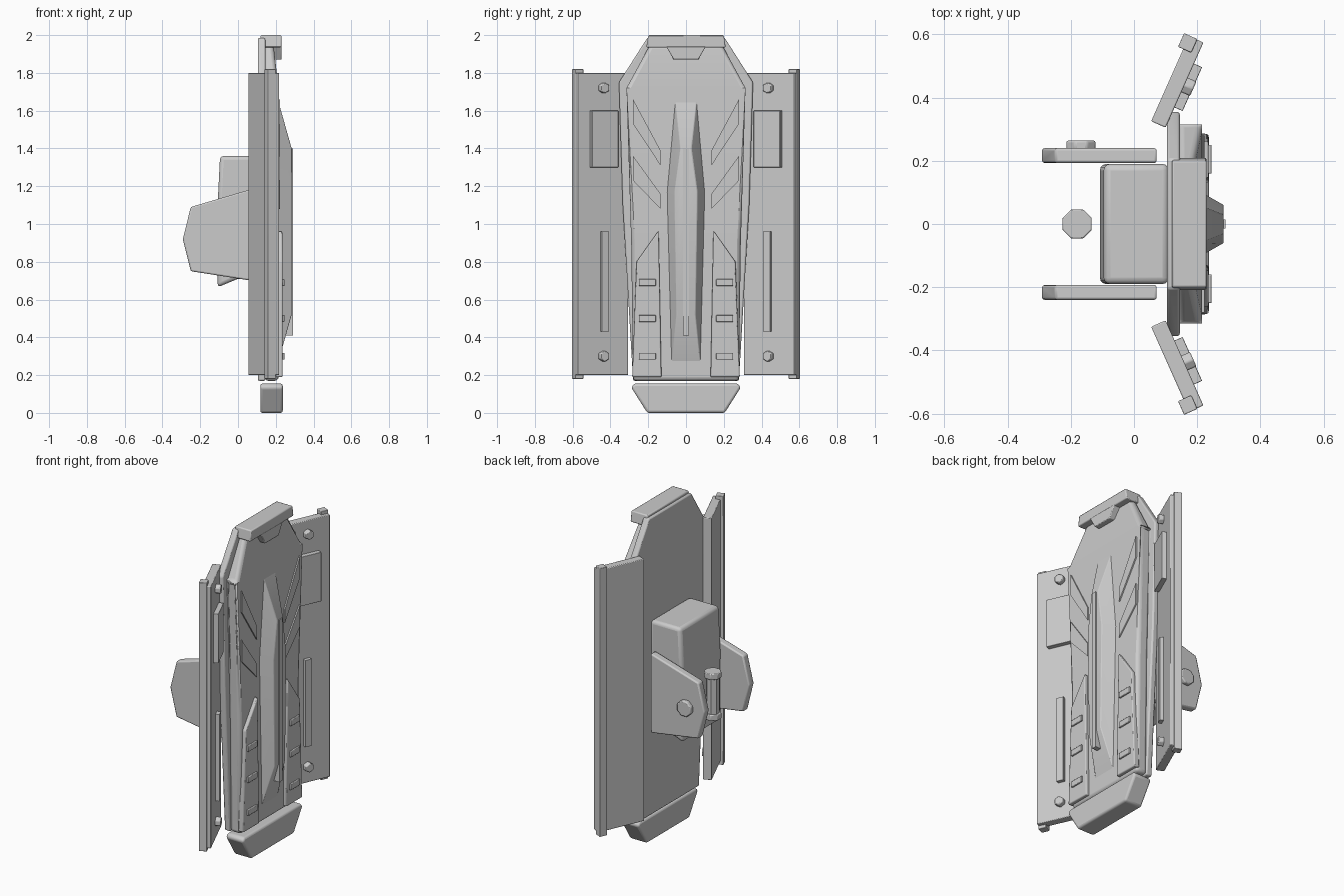
import bpy, bmesh
from math import sin, cos, pi, radians
from mathutils import Matrix, Vector

cube = bpy.data.objects.get("Cube")
if cube:
    bpy.data.objects.remove(cube)

GREY = (0.6, 0.6, 0.6, 1)
mat = bpy.data.materials.new("plain grey")
mat.use_nodes = True
mat.diffuse_color = GREY
mat.node_tree.nodes["Principled BSDF"].inputs["Base Color"].default_value = GREY

IDENT = Matrix.Identity(4)
FLIP = Matrix.Diagonal((1, -1, 1, 1))


def frame(ax, ay, az, origin=(0, 0, 0)):
    """Matrix whose local x, y and z point along the given axes."""
    m = Matrix((ax, ay, az)).transposed().to_4x4()
    m.translation = Vector(origin)
    return m


def prism(name, pts, x0, x1, bevel=0.0, m=IDENT, top=None, cut=None, segments=2):
    """Extrude a (y, z) outline along local x; top gives another front outline."""
    bm = bmesh.new()
    back = [bm.verts.new((x0, y, z)) for y, z in pts]
    front = [bm.verts.new((x1, y, z)) for y, z in (top or pts)]
    n = len(pts)
    bm.faces.new(back)
    bm.faces.new(front)
    for i in range(n):
        j = (i + 1) % n
        bm.faces.new((back[i], back[j], front[j], front[i]))
    if cut:  # slope the front back above a given height
        height, slope = cut
        bmesh.ops.bisect_plane(bm, geom=bm.verts[:] + bm.edges[:] + bm.faces[:],
                               plane_co=(0, 0, height), plane_no=(0, 0, 1))
        for v in bm.verts:
            if v.co.z > height and v.co.x > (x0 + x1) / 2:
                v.co.x -= slope * (v.co.z - height)
    bm.transform(m)
    bmesh.ops.recalc_face_normals(bm, faces=bm.faces)
    mesh = bpy.data.meshes.new(name)
    bm.to_mesh(mesh)
    bm.free()
    mesh.materials.append(mat)
    ob = bpy.data.objects.new(name, mesh)
    bpy.context.collection.objects.link(ob)
    if bevel:
        mod = ob.modifiers.new("soft edges", "BEVEL")
        mod.width = bevel
        mod.segments = segments
        mod.limit_method = "ANGLE"
        mod.angle_limit = radians(25)
        bpy.ops.object.select_all(action="DESELECT")
        ob.select_set(True)
        bpy.context.view_layer.objects.active = ob
        bpy.ops.object.shade_smooth_by_angle(angle=radians(35))
    return ob


def rect(y0, y1, z0, z1):
    return [(y0, z0), (y1, z0), (y1, z1), (y0, z1)]


def sym(half):
    """Close a right-hand half outline with its mirror image."""
    return half + [(-y, z) for y, z in reversed(half)]


def ngon(y, z, r, n):
    return [(y + r * cos(2 * pi * (i + 0.5) / n), z + r * sin(2 * pi * (i + 0.5) / n))
            for i in range(n)]


# Central shield
prism("back_plate", sym([(0.28, 0.17), (0.335, 1.1), (0.355, 1.75), (0.205, 1.985)]),
      0.105, 0.145, 0.008)
prism("front_body", sym([(0.28, 0.17), (0.29, 0.9), (0.315, 1.72), (0.19, 1.95)]),
      0.14, 0.215, 0.02, cut=(1.72, 0.12), segments=3)
prism("top_cap", sym([(0.21, 1.935), (0.2, 2.0)]), 0.12, 0.23, 0.006)
prism("top_cap_tooth", sym([(0.065, 1.87), (0.105, 1.94)]), 0.165, 0.23, 0.004)
prism("bottom_cap", sym([(0.205, 0.0), (0.29, 0.135), (0.275, 0.155)]),
      0.118, 0.237, 0.018, segments=3)

# Raised central ridge
prism("ridge", sym([(0.08, 0.24), (0.105, 1.17), (0.06, 1.68)]), 0.205, 0.284, 0.004,
      top=sym([(0.05, 0.52), (0.06, 1.17), (0.028, 1.4)]))
prism("ridge_strip", rect(-0.015, 0.015, 0.41, 1.4), 0.2, 0.29)

# Wing frame: x is outward from its face, y runs to the outer edge
run = Vector((0.12, 0.27, 0)).normalized()
out = Vector((run.y, -run.x, 0))
WING = frame(out, run, (0, 0, 1), (0.1, 0.305, 0))

for side, m in (("left", IDENT), ("right", FLIP)):
    w = m @ WING
    # Trim on the shield face
    prism(f"{side}_lower_panel", [(0.13, 0.19), (0.285, 0.19), (0.262, 0.8), (0.145, 0.965)],
          0.2, 0.236, 0.006, m)
    for i, z in enumerate((0.3, 0.5, 0.69)):
        prism(f"{side}_panel_rib_{i}", rect(0.16, 0.25, z - 0.018, z + 0.018),
              0.23, 0.246, 0.003, m)
    for i, z in enumerate((0, -0.3)):
        prism(f"{side}_slanted_bar_{i}",
              [(0.28, 1.66 + z), (0.28, 1.53 + z), (0.135, 1.38 + z - 0.0), (0.135, 1.46 + z)]
              if i else [(0.28, 1.66), (0.28, 1.53), (0.135, 1.31), (0.135, 1.39)],
              0.2, 0.223, 0, m)
    # Angled wing
    prism(f"{side}_wing", rect(0, 0.295, 0.2, 1.8), -0.05, 0, 0.004, w)
    prism(f"{side}_wing_rail", rect(0.25, 0.297, 0.18, 1.82), -0.068, -0.022, 0.003, w)
    prism(f"{side}_wing_plate", rect(0.07, 0.222, 1.3, 1.6), -0.005, 0.028, 0.002, w)
    prism(f"{side}_wing_strip", rect(0.122, 0.162, 0.43, 0.96), -0.005, 0.022, 0, w)
    for i, z in enumerate((0.3, 1.72)):
        prism(f"{side}_wing_bolt_{i}", ngon(0.148, z, 0.029, 6), -0.005, 0.03, 0.005, w)

# Rear arm mount; profiles in (x, z) extruded along y
SIDE = frame((0, 1, 0), (1, 0, 0), (0, 0, 1))
prism("mount_block", [(0.11, 0.71), (0.0, 0.71), (-0.108, 0.665), (-0.108, 1.1),
                      (-0.095, 1.36), (0.11, 1.36)], -0.19, 0.19, 0.02, SIDE, segments=3)
guard = [(0.072, 0.7), (-0.25, 0.75), (-0.292, 0.92), (-0.25, 1.09), (0.072, 1.185)]
for side, s in (("left", 1), ("right", -1)):
    prism(f"{side}_guard", guard, s * 0.193, s * 0.24, 0.008, SIDE)
prism("guard_boss", ngon(-0.168, 0.92, 0.05, 8), 0.235, 0.264, 0.006, SIDE)

# Hand grip standing between the guards
UP = frame((0, 0, 1), (1, 0, 0), (0, 1, 0))
prism("grip", ngon(-0.18, 0, 0.038, 8), 0.78, 1.04, 0, UP)
for name, z in (("grip_top", 1.02), ("grip_base", 0.77)):
    prism(name, ngon(-0.18, 0, 0.05, 8), z, z + 0.035, 0.004, UP)
